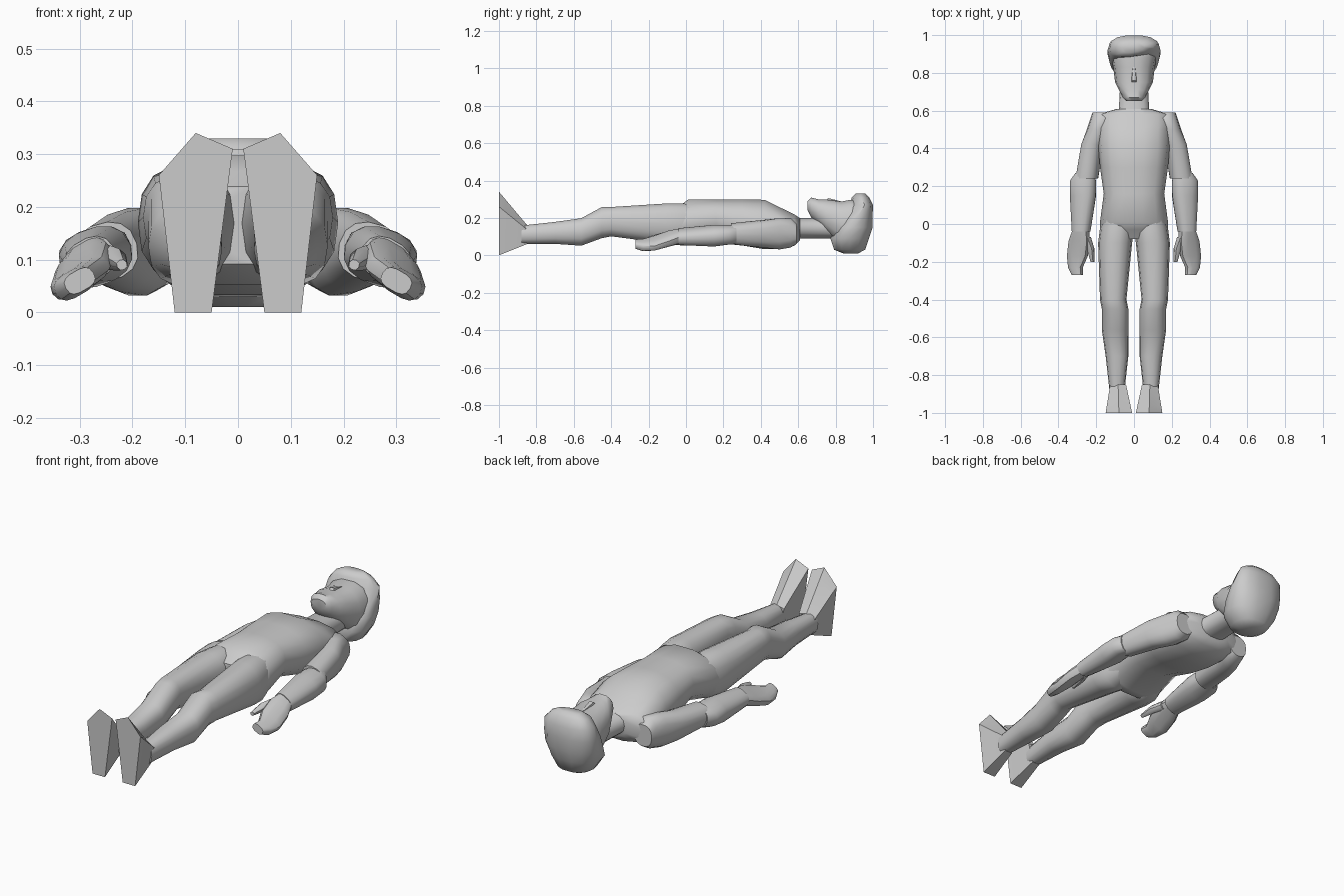
import bpy
import bmesh
from math import cos, sin, tau, radians, copysign
from mathutils import Vector

cube = bpy.data.objects.get("Cube")
if cube:
    bpy.data.objects.remove(cube, do_unlink=True)

# One plain grey for the whole figure
grey = bpy.data.materials.new("plain_grey")
grey.use_nodes = True
grey.diffuse_color = (.6, .6, .6, 1)
shader = grey.node_tree.nodes["Principled BSDF"]
shader.inputs["Base Color"].default_value = grey.diffuse_color


def oval(y, wide, low, high, x=0, roll=0, sides=14, boxy=.85):
    """Rounded section across the body: half width, bottom, top and roll."""
    middle, half_height = (low + high) / 2, (high - low) / 2
    turn = radians(roll)
    ring = []
    for i in range(sides):
        angle = tau * i / sides
        across = wide * copysign(abs(cos(angle)) ** boxy, cos(angle))
        up = half_height * copysign(abs(sin(angle)) ** boxy, sin(angle))
        ring.append(Vector((x + across * cos(turn) - up * sin(turn), y,
                            middle + across * sin(turn) + up * cos(turn))))
    return ring


def loft(name, rings, mirrored=False, sharp=45):
    """Skin a row of rings and cap both ends."""
    bm = bmesh.new()
    sign = -1 if mirrored else 1
    rows = [[bm.verts.new((p.x * sign, p.y, p.z)) for p in ring] for ring in rings]
    for near, far in zip(rows, rows[1:]):
        for i in range(len(near)):
            bm.faces.new((near[i - 1], near[i], far[i], far[i - 1]))
    bm.faces.new(rows[0])
    bm.faces.new(rows[-1])
    bmesh.ops.recalc_face_normals(bm, faces=bm.faces)
    mesh = bpy.data.meshes.new(name)
    bm.to_mesh(mesh)
    bm.free()
    mesh.materials.append(grey)
    part = bpy.data.objects.new(name, mesh)
    bpy.context.collection.objects.link(part)
    bpy.ops.object.select_all(action="DESELECT")
    part.select_set(True)
    bpy.context.view_layer.objects.active = part
    bpy.ops.object.shade_smooth_by_angle(angle=radians(sharp))


# Torso from shoulders to crotch
loft("torso", [
    oval(y=.61, wide=.09, low=.08, high=.2),
    oval(y=.58, wide=.19, low=.05, high=.22),
    oval(y=.5, wide=.19, low=.03, high=.26),
    oval(y=.42, wide=.19, low=.03, high=.3),
    oval(y=.3, wide=.18, low=.05, high=.3),
    oval(y=.16, wide=.16, low=.09, high=.3),
    oval(y=.01, wide=.18, low=.05, high=.3),
    oval(y=-.03, wide=.18, low=.05, high=.27),
    oval(y=-.08, wide=.1, low=.09, high=.24),
])

# Neck
loft("neck", [
    oval(y=.54, wide=.12, low=.08, high=.22),
    oval(y=.61, wide=.08, low=.09, high=.2),
    oval(y=.8, wide=.07, low=.09, high=.2),
])

# Head with jaw and face
loft("head", [
    oval(y=.65, wide=.04, low=.24, high=.29),
    oval(y=.67, wide=.06, low=.2, high=.31),
    oval(y=.71, wide=.08, low=.16, high=.3),
    oval(y=.75, wide=.1, low=.12, high=.3),
    oval(y=.83, wide=.11, low=.05, high=.29),
    oval(y=.88, wide=.12, low=.04, high=.3),
    oval(y=.93, wide=.11, low=.05, high=.29),
    oval(y=.98, wide=.06, low=.1, high=.24),
])

# Nose
loft("nose", [
    oval(y=.74, wide=.02, low=.26, high=.29, sides=6),
    oval(y=.76, wide=.02, low=.25, high=.31, sides=6),
    oval(y=.83, wide=.01, low=.26, high=.29, sides=6),
])


def hair_layer(height, wide, front, back):
    """Level slice of the hair, its fringe swept up across the forehead."""
    ring = []
    for p in oval(y=height, wide=wide, low=front, high=back):
        in_fringe = p.z < (front + back) / 2
        sweep = p.x * max(0, height - .15) if in_fringe else 0
        ring.append(Vector((p.x, p.z + sweep, height)))
    return ring


# Hair cap, from the back of the head up to the fringe
loft("hair", [
    hair_layer(height=.01, wide=.05, front=.84, back=.92),
    hair_layer(height=.03, wide=.09, front=.79, back=.96),
    hair_layer(height=.09, wide=.13, front=.77, back=.98),
    hair_layer(height=.15, wide=.14, front=.8, back=1),
    hair_layer(height=.21, wide=.14, front=.84, back=1),
    hair_layer(height=.27, wide=.13, front=.88, back=1),
    hair_layer(height=.31, wide=.1, front=.89, back=.98),
    hair_layer(height=.33, wide=.06, front=.91, back=.96),
])

# Limbs, left is +x
for label, mirrored in (("left", False), ("right", True)):
    loft(label + "_leg", [
        oval(y=.06, x=.09, wide=.07, low=.09, high=.27),
        oval(y=-.02, x=.09, wide=.09, low=.05, high=.28),
        oval(y=-.1, x=.1, wide=.09, low=.06, high=.28),
        oval(y=-.4, x=.11, wide=.07, low=.1, high=.26),
        oval(y=-.45, x=.1, wide=.07, low=.09, high=.26),
        oval(y=-.56, x=.1, wide=.07, low=.05, high=.2),
        oval(y=-.7, x=.09, wide=.06, low=.06, high=.18),
        oval(y=-.88, x=.09, wide=.04, low=.06, high=.16),
    ], mirrored)

    # Foot: upright sole, toes up, drawn in towards the ankle
    outline = ((.15, .26), (.08, .34), (.01, .31), (.05, 0), (.12, 0))
    sole = [Vector((x, -1, z)) for x, z in outline]
    ankle = [Vector((.09 + (p.x - .09) * .6, -.85, .06 + p.z * .3)) for p in sole]
    instep = [p.lerp(q, .25) for p, q in zip(sole, ankle)]
    loft(label + "_foot", [sole, instep, ankle], mirrored, sharp=40)

    # Upper arm with a short sleeve
    loft(label + "_upper_arm", [
        oval(y=.59, x=.17, wide=.05, low=.06, high=.17),
        oval(y=.56, x=.17, wide=.06, low=.04, high=.2),
        oval(y=.5, x=.19, wide=.06, low=.03, high=.2),
        oval(y=.42, x=.22, wide=.06, low=.04, high=.19, roll=-8),
        oval(y=.24, x=.25, wide=.06, low=.06, high=.17, roll=-15),
    ], mirrored)

    # Forearm from elbow to wrist
    loft(label + "_forearm", [
        oval(y=.27, x=.26, wide=.05, low=.06, high=.16, roll=-15),
        oval(y=.23, x=.27, wide=.07, low=.06, high=.16, roll=-15),
        oval(y=.15, x=.27, wide=.07, low=.05, high=.16, roll=-20),
        oval(y=-.04, x=.28, wide=.05, low=.06, high=.14, roll=-30),
    ], mirrored)

    # Hand, a tilted slab
    loft(label + "_hand", [
        oval(y=-.02, x=.28, wide=.04, low=.07, high=.14, roll=-30, boxy=.7),
        oval(y=-.09, x=.29, wide=.06, low=.06, high=.12, roll=-30, boxy=.7),
        oval(y=-.17, x=.3, wide=.06, low=.04, high=.09, roll=-30, boxy=.7),
        oval(y=-.23, x=.31, wide=.04, low=.03, high=.08, roll=-30, boxy=.7),
        oval(y=-.27, x=.3, wide=.03, low=.04, high=.08, roll=-30, boxy=.7),
    ], mirrored, sharp=35)

    # Thumb
    loft(label + "_thumb", [
        oval(y=-.07, x=.25, wide=.02, low=.08, high=.13, roll=-30, sides=8),
        oval(y=-.13, x=.23, wide=.02, low=.08, high=.12, roll=-30, sides=8),
        oval(y=-.2, x=.22, wide=.01, low=.08, high=.1, roll=-30, sides=8),
    ], mirrored)
